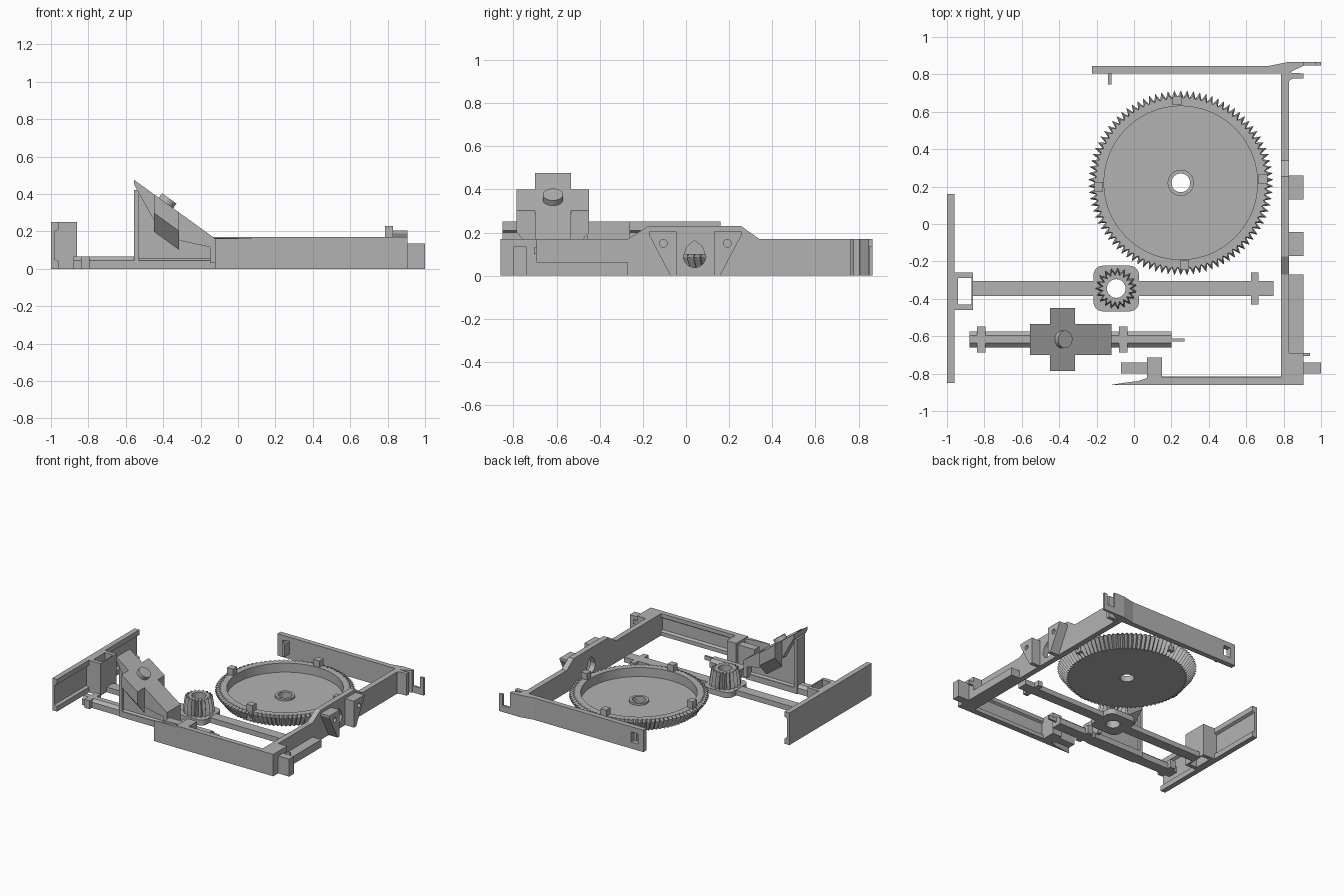
import bpy, bmesh
from math import pi, cos, sin, atan2
from mathutils import Vector, Matrix

old = bpy.data.objects.get("Cube")
if old:
    bpy.data.objects.remove(old, do_unlink=True)

grey = bpy.data.materials.new("plain grey")
grey.use_nodes = True
COLOUR = (0.45, 0.45, 0.45, 1)
grey.diffuse_color = COLOUR
grey.node_tree.nodes["Principled BSDF"].inputs["Base Color"].default_value = COLOUR


def finish(name, bm):
    bmesh.ops.recalc_face_normals(bm, faces=bm.faces)
    me = bpy.data.meshes.new(name)
    bm.to_mesh(me)
    bm.free()
    me.materials.append(grey)
    ob = bpy.data.objects.new(name, me)
    bpy.context.collection.objects.link(ob)
    return ob


def prism(name, pts, axis, lo, hi):
    """Extrude a 2D outline along an axis from lo to hi."""
    place = {"x": lambda p, d: (d, p[0], p[1]),
             "y": lambda p, d: (p[0], d, p[1]),
             "z": lambda p, d: (p[0], p[1], d)}[axis]
    bm = bmesh.new()
    a = [bm.verts.new(place(p, lo)) for p in pts]
    b = [bm.verts.new(place(p, hi)) for p in pts]
    bm.faces.new(a)
    bm.faces.new(b[::-1])
    for i in range(len(pts)):
        j = (i + 1) % len(pts)
        bm.faces.new((a[i], a[j], b[j], b[i]))
    return finish(name, bm)


def box(name, x0, x1, y0, y1, z0, z1):
    return prism(name, [(x0, y0), (x1, y0), (x1, y1), (x0, y1)], "z", z0, z1)


def oval(cx, cy, rx, ry, n=32):
    return [(cx + rx * cos(2 * pi * i / n), cy + ry * sin(2 * pi * i / n)) for i in range(n)]


def cut(ob, *cutters):
    """Subtract the cutters from a part, then discard them."""
    for c in cutters:
        mod = ob.modifiers.new("cut", "BOOLEAN")
        mod.operation = "DIFFERENCE"
        mod.solver = "EXACT"
        mod.object = c
        bpy.context.view_layer.objects.active = ob
        bpy.ops.object.modifier_apply(modifier=mod.name)
        bpy.data.objects.remove(c, do_unlink=True)


def gear(name, cx, cy, teeth, profile):
    """Revolve a closed profile of (root radius, tip radius, z)."""
    bm = bmesh.new()
    n = teeth * 4
    rings = []
    for root, tip, z in profile:
        ring = []
        for i in range(n):
            r = (root, (root + tip) / 2, tip, (root + tip) / 2)[i % 4]
            t = 2 * pi * i / n
            ring.append(bm.verts.new((cx + r * cos(t), cy + r * sin(t), z)))
        rings.append(ring)
    for k, a in enumerate(rings):
        b = rings[(k + 1) % len(rings)]
        for i in range(n):
            j = (i + 1) % n
            bm.faces.new((a[i], a[j], b[j], b[i]))
    return finish(name, bm)


# End plate with lipped edges and a square pocket
prism("end_plate", [(-1, 0), (-.96, 0), (-.96, .04), (-.98, .05), (-.98, .2),
                    (-.96, .21), (-.96, .25), (-1, .25)], "y", -.85, .16)
pocket = box("end_pocket", -.98, -.86, -.46, -.26, 0, .25)
cut(pocket, box("pocket_cutter", -.94, -.87, -.43, -.29, -.1, .4))

# Long flat arm with a rounded hub plate
arm = box("hub_arm", -.87, .745, -.385, -.305, 0, .04)
box("arm_crosspiece", .625, .665, -.43, -.26, 0, .04)
HX, HY = -.095, -.345
corner = [(HX + .072 * sx + .05 * cos(t), HY + .072 * sy + .05 * sin(t))
          for q, (sx, sy) in enumerate([(1, 1), (-1, 1), (-1, -1), (1, -1)])
          for t in [q * pi / 2 + k * pi / 10 for k in range(6)]]
hub = prism("hub_plate", corner, "z", 0, .042)
for part in (arm, hub):
    cut(part, prism("hub_cutter", oval(HX, HY, .05, .05), "z", -.1, .2))

# Pinion and large bevel gear
gear("pinion", HX, HY, 19, [(.05, .05, .04), (.085, .112, .04), (.085, .112, .07),
                            (.07, .098, .165), (.05, .05, .165)])
GX, GY = .25, .22
gear("large_gear", GX, GY, 90, [(.05, .05, 0), (.41, .43, 0), (.455, .495, .085),
                                (.45, .47, .1), (.41, .41, .1), (.41, .41, .03),
                                (.07, .07, .03), (.07, .07, .045), (.05, .05, .045)])
for i, (x, y) in enumerate([(GX - .02, GY + .44), (GX + .44, GY + .02),
                            (GX + .02, GY - .44), (GX - .44, GY - .02)]):
    box(f"gear_post_{i}", x - .025, x + .025, y - .025, y + .025, .03, .15)

# Slide shaft with collars
SY = -.617
prism("slide_shaft", [(SY - .042, 0), (SY + .042, 0), (SY + .042, .045),
                      (SY + .02, .065), (SY - .02, .065), (SY - .042, .045)], "x", -.88, .2)
box("shaft_tip", .2, .27, SY - .01, SY + .005, .03, .06)
for name, x in (("outer_collar", -.84), ("inner_collar", -.08)):
    box(name, x, x + .045, SY - .07, SY + .07, 0, .065)

# Sloping cross-shaped pad on its web
A, B = Vector((-.555, .475)), Vector((-.12, .16))


def slope(x, drop=0):
    return A.y + (x - A.x) * (B.y - A.y) / (B.x - A.x) - drop


prism("pad_web", [(-.53, .04), (-.14, .04), (-.14, .15), (-.53, .43)], "y", SY - .03, SY + .03)
box("pad_back_wall", -.555, -.53, SY - .05, SY + .05, 0, .42)
box("pad_foot", -.555, -.12, SY - .05, SY + .05, 0, .045)
box("pad_toe", -.15, -.12, SY - .08, SY + .08, .03, .14)
prism("pad_plate", [A, B, (-.12, .11), (-.31, .15), (-.45, .26), (-.555, .45)],
      "y", SY - .083, SY + .083)
bm = bmesh.new()
for side in (-1, 1):
    loops = []
    for y, drop in ((.08, .2), (.168, .1)):
        loops.append([bm.verts.new((x, SY + side * y, slope(x, d)))
                      for x, d in ((-.45, 0), (-.315, 0), (-.315, drop), (-.45, drop))])
    for lp in loops:
        bm.faces.new(lp)
    for i in range(4):
        j = (i + 1) % 4
        bm.faces.new((loops[0][i], loops[0][j], loops[1][j], loops[1][i]))
finish("pad_side_arms", bm)
button = prism("pad_button", oval(0, 0, .047, .047), "z", -.02, .03)
button.matrix_world = Matrix.Translation((-.385, SY, slope(-.385))) @ Matrix.Rotation(
    atan2(A.y - B.y, B.x - A.x), 4, "Y")

# Right rail with raised middle and drilled holes
rail = prism("right_rail", [(-.86, 0), (.82, 0), (.82, .17), (.34, .17), (.255, .23),
                            (-.175, .23), (-.27, .17), (-.86, .17)], "x", .787, .83)
teardrop = [(.04 + .052 * cos(t), .09 + .052 * sin(t))
            for t in [pi + k * pi / 12 for k in range(13)]] + [(.075, .135), (.04, .163), (.005, .135)]
cut(rail, prism("shaft_cutter", teardrop, "x", .7, 1))
for name, s in (("rear_boss", 1), ("front_boss", -1)):
    c = .043
    boss = prism(name, [(c + s * .087, 0), (c + s * .115, 0), (c + s * .215, .19),
                        (c + s * .215, .205), (c + s * .087, .205)], "x", .82, .905)
    cut(boss, prism("screw_cutter", oval(c + s * .148, .15, .018, .018, 16), "x", .87, 1))

# Front right corner, ledge and lug
box("corner_block", .82, .905, -.86, -.69, 0, .17)
box("side_ledge", .82, .905, -.70, -.27, 0, .06)
box("ledge_pin", .85, .94, -.705, -.69, .1, .13)
box("corner_lug", .90, 1, -.8, -.74, 0, .135)

# Front rail: lipped channel, end block, tapered tip
prism("front_rail", [(-.86, 0), (-.815, 0), (-.815, .03), (-.835, .04), (-.835, .13),
                     (-.82, .14), (-.82, .17), (-.86, .17)], "x", .07, .83)
box("front_end_block", .07, .15, -.86, -.715, 0, .17)
box("front_end_lug", -.07, .08, -.8, -.74, 0, .15)
prism("front_tip", [(-.12, -.86), (.08, -.86), (.08, -.82), (.02, -.84), (-.06, -.85)],
      "z", 0, .162)

# Back rail with a small window, joggled end, hook and finger
back = box("back_rail", -.225, .8, .805, .845, 0, .17)
cut(back, box("window_cutter", -.18, -.12, .7, .9, .05, .13))
box("back_finger", -.14, -.12, .745, .81, .04, .14)
prism("back_joggle", [(.72, .805), (.83, .81), (.905, .845), (.905, .865), (.82, .865),
                      (.72, .845)], "z", 0, .17)
prism("back_hook", [(.9, 0), (1, 0), (1, .135), (.97, .135), (.97, .05), (.9, .05)],
      "y", .848, .865)
prism("back_corner", [(.82, .75), (.835, .77), (.85, .777), (.905, .777), (.905, .805),
                      (.82, .81)], "z", 0, .17)
